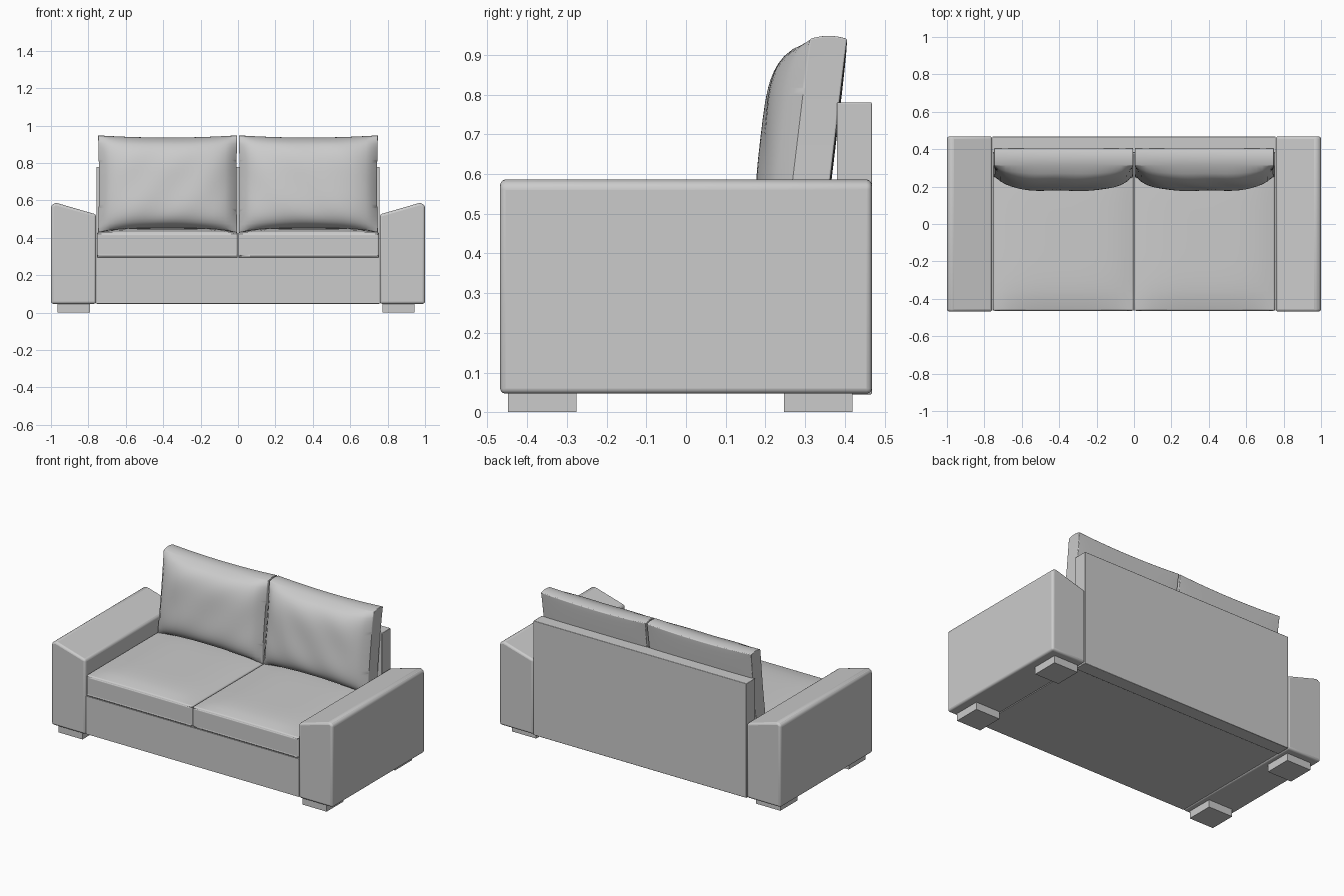
import bpy, bmesh
from math import radians, sin

old = bpy.data.objects.get("Cube")
if old:
    bpy.data.objects.remove(old, do_unlink=True)

fabric = bpy.data.materials.new("grey_fabric")
fabric.use_nodes = True
grey = (0.6, 0.6, 0.6, 1)
fabric.diffuse_color = grey
fabric.node_tree.nodes["Principled BSDF"].inputs["Base Color"].default_value = grey


def finish(name, bm, bevel=0.0, segments=3):
    """Turn a bmesh into a named object, with optional rounded edges."""
    bmesh.ops.recalc_face_normals(bm, faces=bm.faces)
    mesh = bpy.data.meshes.new(name)
    bm.to_mesh(mesh)
    bm.free()
    mesh.materials.append(fabric)
    ob = bpy.data.objects.new(name, mesh)
    bpy.context.collection.objects.link(ob)
    if bevel:
        mod = ob.modifiers.new("round_edges", 'BEVEL')
        mod.width = bevel
        mod.segments = segments
        mod.limit_method = 'ANGLE'
        mod.angle_limit = radians(40)
    bpy.ops.object.select_all(action='DESELECT')
    ob.select_set(True)
    bpy.context.view_layer.objects.active = ob
    bpy.ops.object.shade_smooth_by_angle(angle=radians(35))
    return ob


def box_bmesh(x, y, z, cuts=0):
    bm = bmesh.new()
    bmesh.ops.create_cube(bm, size=2)
    if cuts:
        bmesh.ops.subdivide_edges(bm, edges=bm.edges[:], cuts=cuts, use_grid_fill=True)
    for v in bm.verts:
        v.co = [lo + (hi - lo) * (c + 1) / 2 for c, (lo, hi) in zip(v.co, (x, y, z))]
    return bm


def arm(name, side):
    """Prism with a sloping top, extruded from front to back."""
    profile = [(0.758, 0.047), (1.0, 0.047), (1.0, 0.573), (0.975, 0.588), (0.758, 0.525)]
    bm = bmesh.new()
    face = bm.faces.new([bm.verts.new((side * x, -0.468, z)) for x, z in profile])
    out = bmesh.ops.extrude_face_region(bm, geom=[face])
    for v in out["geom"]:
        if isinstance(v, bmesh.types.BMVert):
            v.co.y = 0.468
    finish(name, bm, 0.013)


def seat_cushion(name, side):
    bm = box_bmesh((-1, 1), (-1, 1), (-1, 1), 15)
    for v in bm.verts:
        u, w, t = v.co
        crown = 0.025 * (1 - u ** 4) * (1 - w ** 6)
        z = 0.295 + (t + 1) / 2 * (0.135 + crown)
        v.co = (side * (0.378 + 0.376 * u), -0.042 + 0.422 * w, z)
    finish(name, bm, 0.014)


def back_cushion(name, side):
    """Leaning box cushion: flat border, swollen front, slightly pinched edges."""
    bm = box_bmesh((-1, 1), (-1, 1), (-1, 1), 23)
    for v in bm.verts:
        u, d, t = v.co
        swell = max(0, (1 - u ** 4) * (1 - t ** 4)) ** 0.7
        pinch = (1 - u * u) * (0.012 if t > 0 else 0.028) * abs(t) ** 3
        x = 0.376 + 0.372 * u * (1 - 0.012 * (1 - t * t))
        z = 0.688 + t * 0.26 - (pinch if t > 0 else -pinch)
        lean = 0.12 * (z - 0.58)
        front = 0.268 + lean - 0.092 * swell - 0.002 * sin(9 * u + 5 * t) * swell
        back = 0.362 + lean + 0.004 * swell
        y = front + (back - front) * (d + 1) / 2
        # crown the border between the front and back seams
        z += 0.008 * (1 - d * d) * t ** 9 - 0.008 * max(0, t) ** 9
        v.co = (side * x, y, z)
    finish(name, bm, 0.014)


# Frame: seat base and back panel
finish("seat_base", box_bmesh((-0.757, 0.757), (-0.462, 0.38), (0.05, 0.294)))
finish("back_panel", box_bmesh((-0.757, 0.757), (0.38, 0.468), (0.045, 0.78)), 0.003, 2)

# Arms and cushions on both sides
for label, side in (("left", 1), ("right", -1)):
    arm(label + "_arm", side)
    seat_cushion(label + "_seat_cushion", side)
    back_cushion(label + "_back_cushion", side)

# Block feet
for label, x in (("left", 0.858), ("right", -0.878)):
    for end, y in (("front", -0.362), ("back", 0.333)):
        finish(f"{label}_{end}_foot",
               box_bmesh((x - 0.086, x + 0.086), (y - 0.086, y + 0.086), (0, 0.06)))
